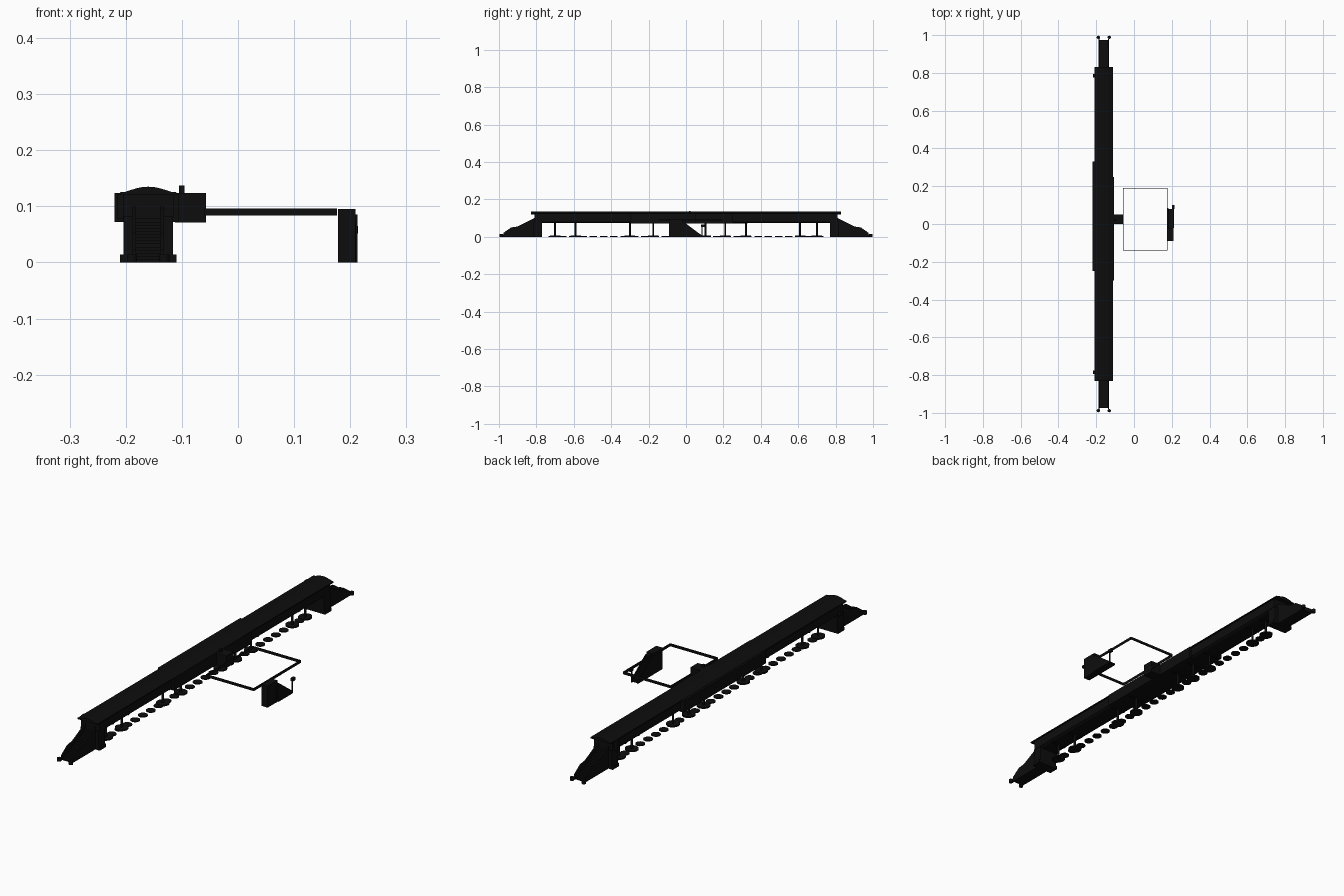
import bpy, bmesh, math
from mathutils import Vector

cube = bpy.data.objects.get("Cube")
if cube:
    bpy.data.objects.remove(cube, do_unlink=True)

black = bpy.data.materials.new("near_black")
black.use_nodes = True
tone = (0.004, 0.004, 0.004, 1)
black.diffuse_color = tone
black.node_tree.nodes["Principled BSDF"].inputs["Base Color"].default_value = tone

CX = -0.16   # centre line of the hall


def finish(name, bm):
    bmesh.ops.recalc_face_normals(bm, faces=bm.faces)
    mesh = bpy.data.meshes.new(name)
    bm.to_mesh(mesh)
    bm.free()
    mesh.materials.append(black)
    ob = bpy.data.objects.new(name, mesh)
    bpy.context.collection.objects.link(ob)
    return ob


def add_box(bm, x0, x1, y0, y1, z0, z1):
    vs = bmesh.ops.create_cube(bm, size=1)["verts"]
    for v in vs:
        v.co = Vector(((x0 + x1) / 2 + v.co.x * (x1 - x0),
                       (y0 + y1) / 2 + v.co.y * (y1 - y0),
                       (z0 + z1) / 2 + v.co.z * (z1 - z0)))


def box(name, *dims):
    bm = bmesh.new()
    add_box(bm, *dims)
    return finish(name, bm)


def add_prism(bm, pts, axis, a, b):
    """Extrude a profile: (x, z) along y, or (y, z) along x."""
    def place(p, t):
        return (p[0], t, p[1]) if axis == "y" else (t, p[0], p[1])
    face = bm.faces.new([bm.verts.new(place(p, a)) for p in pts])
    out = bmesh.ops.extrude_face_region(bm, geom=[face])
    shift = Vector((0, b - a, 0)) if axis == "y" else Vector((b - a, 0, 0))
    bmesh.ops.translate(bm, vec=shift,
                        verts=[g for g in out["geom"] if isinstance(g, bmesh.types.BMVert)])


def prism(name, pts, axis, a, b):
    bm = bmesh.new()
    add_prism(bm, pts, axis, a, b)
    return finish(name, bm)


def add_cyl(bm, x, y, z0, z1, r, n=12):
    vs = bmesh.ops.create_cone(bm, cap_ends=True, segments=n, radius1=r,
                               radius2=r, depth=z1 - z0)["verts"]
    bmesh.ops.translate(bm, vec=(x, y, (z0 + z1) / 2), verts=vs)


# Raised hall with sloped underside
half = [(0.036, 0.074), (0.045, 0.08), (0.045, 0.122)]
prism("hall", [(CX + x, z) for x, z in half] +
      [(CX - x, z) for x, z in reversed(half)], "y", -0.81, 0.81)

# Gently arched roof with eaves
arch = [(CX - 0.04 + 0.08 * i / 8, 0.126 + 0.009 * math.sin(math.pi * i / 8))
        for i in range(9)]
prism("roof", [(CX + 0.05, 0.12), (CX + 0.05, 0.125)] + arch[::-1] +
      [(CX - 0.05, 0.125), (CX - 0.05, 0.12)], "y", -0.83, 0.83)

# Wider side bays in the middle
box("west_bay", -0.22, -0.2, -0.25, 0.33, 0.072, 0.124)
box("east_bay", -0.12, -0.106, -0.3, 0.25, 0.072, 0.124)
box("connector", -0.112, -0.057, 0, 0.05, 0.071, 0.124)
box("vent_pipe", -0.105, -0.095, 0.015, 0.025, 0.122, 0.137)

# End stairways, mirrored front and back
for side, label in ((-1, "front"), (1, "back")):
    bm = bmesh.new()
    y0, y1 = sorted((side * 0.77, side * 0.815))
    for s in (-1, 1):
        xa, xb = sorted((CX + s * 0.028, CX + s * 0.044))
        add_box(bm, xa, xb, y0, y1, 0, 0.082)
    add_box(bm, CX - 0.044, CX + 0.044, y0, y1, 0, 0.078)
    finish(label + "_portal", bm)

    bm = bmesh.new()
    wall = [(0.81, 0), (0.81, 0.1), (0.9, 0.055), (0.935, 0.05), (0.975, 0.022), (0.98, 0)]
    for s in (-1, 1):
        add_prism(bm, [(side * y, z) for y, z in wall], "x",
                  CX + s * 0.022, CX + s * 0.028)
        add_cyl(bm, CX + s * 0.029, side * 0.988, 0, 0.014, 0.009)
    finish(label + "_stair_walls", bm)

    bm = bmesh.new()
    steps = 14
    for i in range(steps):
        ya, yb = sorted((side * 0.81, side * (0.975 - 0.165 * i / steps)))
        add_box(bm, CX - 0.023, CX + 0.023, ya, yb, 0, 0.078 * (i + 1) / steps)
    finish(label + "_steps", bm)
    for s in (-1, 1):
        xa, xb = sorted((CX + s * 0.04, CX + s * 0.05))
        box(label + "_curb", xa, xb, y0, y1, 0, 0.014)
    box(label + "_side_lamp", -0.216, -0.2, side * 0.785 - 0.01, side * 0.785 + 0.01, 0.078, 0.122)

# Supporting columns with heads and footings
bm = bmesh.new()
for y in (-0.70, -0.59, -0.30, -0.175, 0.105, 0.21, 0.32, 0.61, 0.70):
    add_cyl(bm, CX, y, 0, 0.08, 0.005)
    add_box(bm, CX - 0.036, CX + 0.036, y - 0.005, y + 0.005, 0.07, 0.078)
    add_cyl(bm, CX, y, 0, 0.006, 0.028, 16)
finish("columns", bm)

# Row of round beds on the ground
bm = bmesh.new()
for i in range(27):
    add_cyl(bm, CX, -0.715 + 0.055 * i, 0, 0.004, 0.02, 14)
finish("ground_beds", bm)

# Thin raised walkway loop
bm = bmesh.new()
for x in (-0.058, 0.175):
    add_box(bm, x - 0.0015, x + 0.0015, -0.14, 0.19, 0.084, 0.096)
for y in (-0.139, 0.189):
    add_box(bm, -0.058, 0.175, y - 0.0015, y + 0.0015, 0.084, 0.096)
finish("walkway_loop", bm)

# Separate street stair
box("street_stair_tower", 0.178, 0.209, -0.09, -0.02, 0, 0.095)
bm = bmesh.new()
for i in range(12):
    add_box(bm, 0.18, 0.21, -0.03, 0.08 - 0.1 * i / 12, 0, 0.075 * (i + 1) / 12)
finish("street_steps", bm)
bm = bmesh.new()
slope = [(-0.02, 0), (-0.02, 0.085), (0.084, 0.008), (0.084, 0)]
for x in (0.178, 0.209):
    add_prism(bm, slope, "x", x, x + 0.004)
finish("street_stair_walls", bm)
bm = bmesh.new()
add_cyl(bm, 0.208, 0.085, 0, 0.065, 0.003, 8)
add_box(bm, 0.202, 0.214, 0.08, 0.1, 0.052, 0.065)
finish("sign_post", bm)
